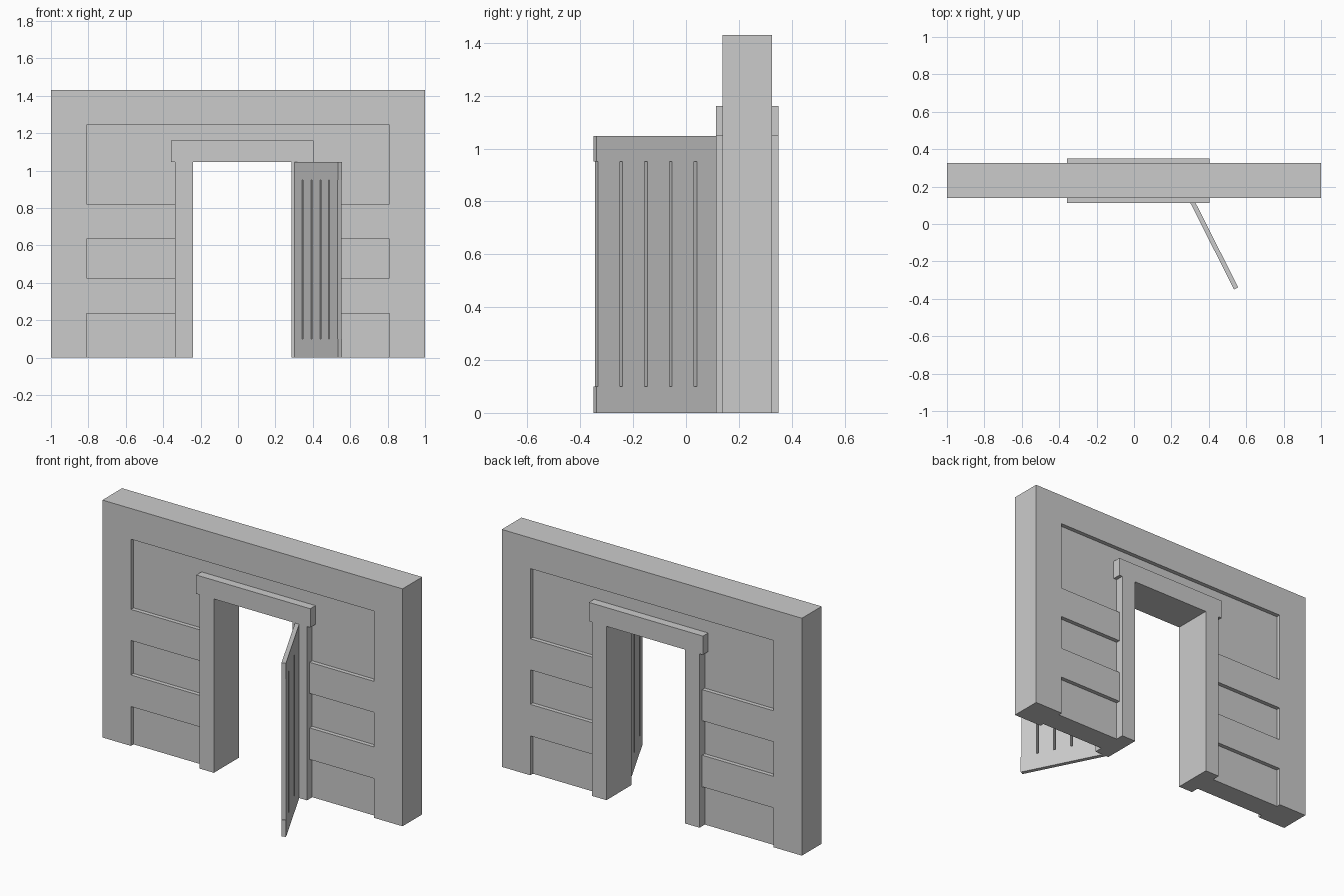
import bpy
import bmesh
import math
from mathutils import Matrix, Vector

if "Cube" in bpy.data.objects:
    bpy.data.objects.remove(bpy.data.objects["Cube"])

WALL_Y = (0.138, 0.325)
RECESS = 0.025
DOOR_W, DOOR_H, DOOR_T = 0.525, 1.047, 0.025


def prism(name, profile, y0, y1):
    """Extrude an (x, z) outline from y0 to y1."""
    bm = bmesh.new()
    face = bm.faces.new([bm.verts.new((x, y0, z)) for x, z in profile])
    new = bmesh.ops.extrude_face_region(bm, geom=[face])["geom"]
    moved = [v for v in new if isinstance(v, bmesh.types.BMVert)]
    bmesh.ops.translate(bm, verts=moved, vec=(0, y1 - y0, 0))
    bmesh.ops.recalc_face_normals(bm, faces=bm.faces)
    mesh = bpy.data.meshes.new(name)
    bm.to_mesh(mesh)
    bm.free()
    obj = bpy.data.objects.new(name, mesh)
    bpy.context.collection.objects.link(obj)
    return obj


def box(name, x0, x1, y0, y1, z0, z1):
    return prism(name, [(x0, z0), (x1, z0), (x1, z1), (x0, z1)], y0, y1)


def cut(target, cutter):
    """Subtract the cutter, apply the result and delete the cutter."""
    mod = target.modifiers.new("cut", "BOOLEAN")
    mod.operation = "DIFFERENCE"
    mod.solver = "EXACT"
    mod.object = cutter
    bpy.context.view_layer.objects.active = target
    bpy.ops.object.modifier_apply(modifier=mod.name)
    bpy.data.objects.remove(cutter)


# Wall slab; its opening ends inside the door casing
wall = box("wall", -1, 1, *WALL_Y, 0, 1.43)
cut(wall, box("opening_cutter", -0.30, 0.345, 0, 0.5, -0.1, 1.10))

# Recessed panels on both faces of the wall
for z0, z1 in ((-0.1, 0.237), (0.427, 0.635), (0.822, 1.245)):
    cut(wall, box("recess_cutter", -0.81, 0.81, 0.0, WALL_Y[0] + RECESS, z0, z1))
    cut(wall, box("recess_cutter", -0.81, 0.81, WALL_Y[1] - RECESS, 0.5, z0, z1))

# Door casing: jambs and a wider lintel as one outline through the wall
casing_half = [(0.2625, 1.047), (0.2625, 0), (0.358, 0),
               (0.358, 1.047), (0.38, 1.047), (0.38, 1.16)]
centre = 0.0225
outline = [(centre + x, z) for x, z in casing_half]
outline += [(centre - x, z) for x, z in reversed(casing_half)]
prism("door_casing", outline, 0.113, 0.35)

# Door outline: planks are split by slots between the top and bottom bands
plank_count = 5
plank_w = DOOR_W / plank_count
gap = 0.006
door = box("door", 0, DOOR_W, 0, DOOR_T, 0, DOOR_H)
for i in range(plank_count + 1):
    c = i * plank_w
    # The end cuts run past the door edge to notch it
    lo = c - (0.02 if i == 0 else gap)
    hi = c + (0.02 if i == plank_count else gap)
    cut(door, box("slot_cutter", lo, hi, -0.05, 0.1, 0.10, 0.95))

# Swing the door open about its hinge
swing = math.atan2(-0.465, 0.235)
free_corner = Vector((0.535, -0.35, 0))
direction = Vector((math.cos(swing), math.sin(swing), 0))
hinge = free_corner - direction * DOOR_W
door.data.transform(Matrix.Translation(hinge) @ Matrix.Rotation(swing, 4, "Z"))
